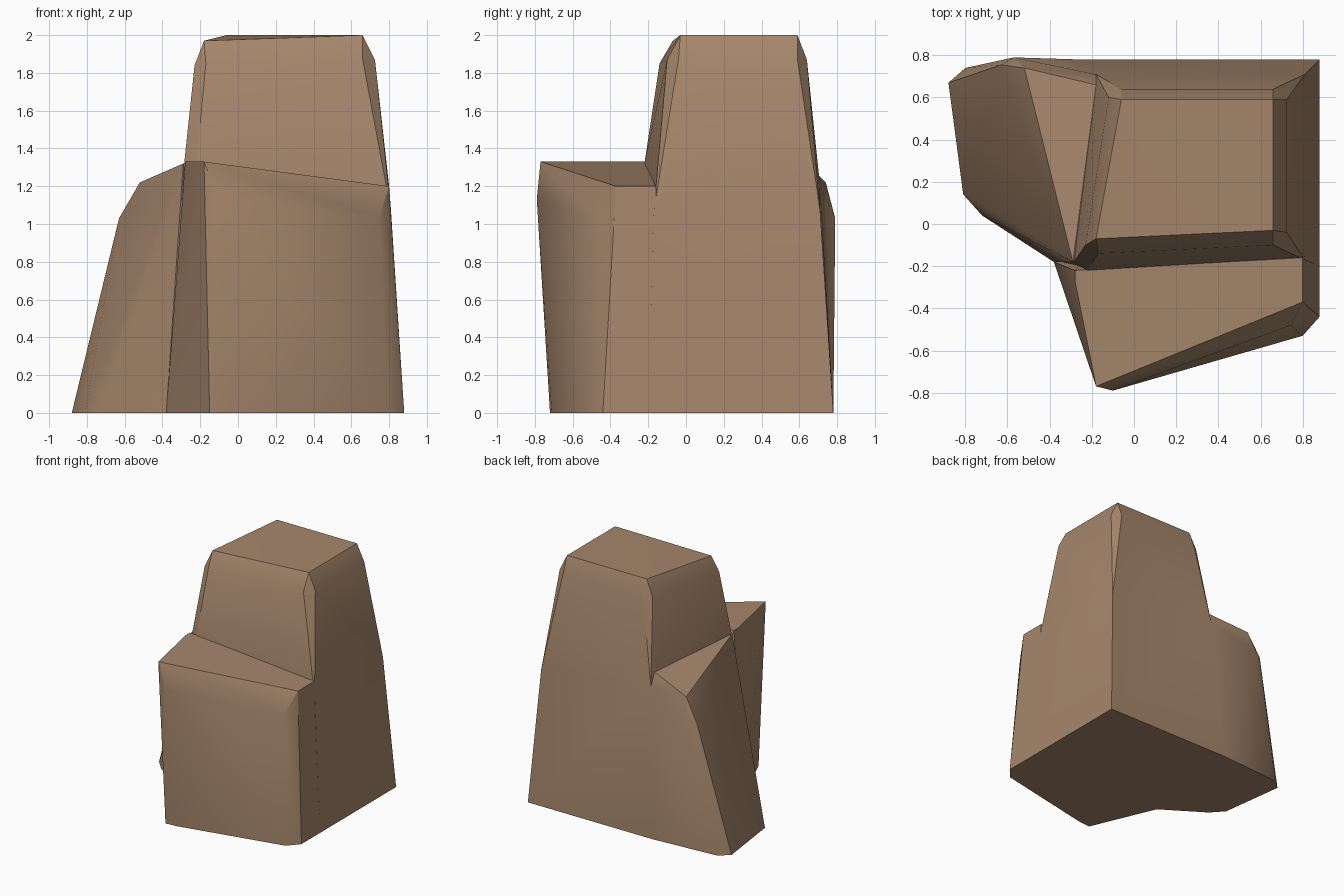
import bpy, bmesh, math

if "Cube" in bpy.data.objects:
    bpy.data.objects.remove(bpy.data.objects["Cube"])

stone = bpy.data.materials.new("brown_stone")
stone.use_nodes = True
colour = (0.38, 0.24, 0.15, 1)
stone.diffuse_color = colour
bsdf = stone.node_tree.nodes["Principled BSDF"]
bsdf.inputs["Base Color"].default_value = colour
bsdf.inputs["Roughness"].default_value = 0.9


def chunk(name, corners):
    """A faceted boulder: the convex hull of its corner points."""
    bm = bmesh.new()
    for c in corners:
        bm.verts.new(c)
    hull = bmesh.ops.convex_hull(bm, input=bm.verts)
    loose = {v for v in hull["geom_interior"] + hull["geom_unused"]
             if isinstance(v, bmesh.types.BMVert)}
    bmesh.ops.delete(bm, geom=list(loose), context="VERTS")
    bmesh.ops.dissolve_limit(bm, angle_limit=math.radians(1.5),
                             verts=bm.verts, edges=bm.edges)
    bmesh.ops.recalc_face_normals(bm, faces=bm.faces)
    mesh = bpy.data.meshes.new(name)
    bm.to_mesh(mesh)
    bm.free()
    mesh.materials.append(stone)
    ob = bpy.data.objects.new(name, mesh)
    bpy.context.collection.objects.link(ob)
    return ob


# Tall block: flat top, soft shoulders, chamfered corners ending in points
tower = chunk("tall_rock", [
    (-0.06, 0.59, 2), (0.66, 0.59, 2), (0.66, -0.03, 2), (-0.18, -0.07, 1.97),
    (-0.06, 0.64, 1.87), (0.66, 0.64, 1.87), (0.725, 0.59, 1.87), (0.725, -0.04, 1.87),
    (0.66, -0.10, 1.87), (-0.17, -0.14, 1.85), (-0.23, -0.10, 1.84), (-0.12, 0.60, 1.87),
    (0.74, 0.70, 1.2), (0.80, 0.66, 1.2), (0.80, -0.10, 1.2), (0.74, -0.15, 1.2),
    (-0.22, -0.22, 1.32), (-0.285, -0.18, 1.32), (-0.18, 0.66, 1.3), (-0.12, 0.70, 1.3),
    (0.81, 0.71, 1.07), (0.81, -0.17, 1.07), (-0.18, 0.71, 1.2),
    (0.88, 0.78, 0), (0.88, -0.20, 0), (-0.36, -0.18, 0), (-0.25, 0.78, 0)])

# Low block in front, with a sloping top and chamfered front corners
front = chunk("front_rock", [
    (-0.28, -0.22, 1.33), (-0.28, -0.27, 1.33), (-0.18, -0.77, 1.33),
    (0.80, -0.37, 1.2), (0.80, -0.16, 1.2), (-0.10, -0.79, 1.13), (0.745, -0.48, 1.03),
    (-0.38, -0.18, 0), (-0.15, -0.72, 0), (-0.05, -0.71, 0),
    (0.80, -0.53, 0), (0.88, -0.44, 0), (0.88, -0.16, 0), (0.6, 0.1, 0), (0, 0.1, 0)])

# Leaning block at the side
side = chunk("side_rock", [
    (-0.18, 0.66, 1.3), (-0.18, 0.71, 1.2), (-0.52, 0.74, 1.22), (-0.57, 0.79, 1.03),
    (-0.63, 0.755, 1.03), (-0.37, 0.06, 1.23), (-0.29, -0.18, 1.32),
    (-0.38, -0.18, 0), (-0.72, 0.04, 0), (-0.81, 0.14, 0), (-0.88, 0.67, 0),
    (-0.80, 0.74, 0), (-0.25, 0.78, 0), (0, 0.6, 0), (0, 0, 0), (0, 0.3, 1.2)])

# Fuse the blocks into one rock
bpy.ops.object.select_all(action="DESELECT")
bpy.context.view_layer.objects.active = tower
tower.select_set(True)
for part in (front, side):
    mod = tower.modifiers.new("join", "BOOLEAN")
    mod.operation = "UNION"
    mod.solver = "EXACT"
    mod.object = part
    bpy.ops.object.modifier_apply(modifier=mod.name)
    bpy.data.objects.remove(part)
tower.name = "rock"
bpy.ops.object.shade_smooth_by_angle(angle=math.radians(30))
